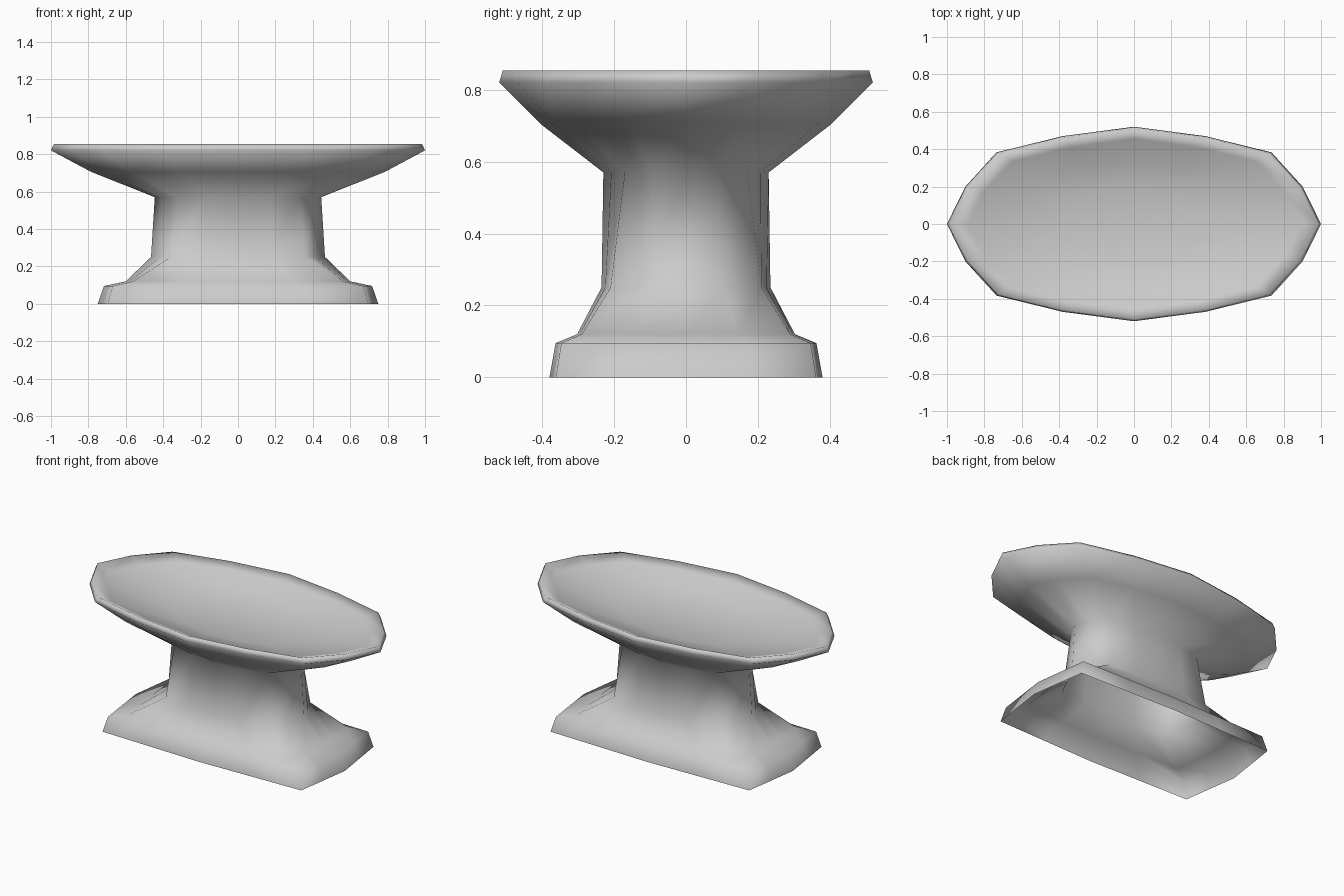
import bpy
import bmesh

cube = bpy.data.objects.get("Cube")
if cube:
    bpy.data.objects.remove(cube)

grey = bpy.data.materials.new("plain grey")
grey.use_nodes = True
grey.diffuse_color = (0.6, 0.6, 0.6, 1)
shader = grey.node_tree.nodes["Principled BSDF"]
shader.inputs["Base Color"].default_value = (0.6, 0.6, 0.6, 1)
shader.inputs["Roughness"].default_value = 0.7


def outline(tip, side, corner_x, corner_y, bulge):
    """Sixteen-point outline mirrored from one quarter."""
    quarter = [
        (tip, 0),
        ((tip + corner_x) / 2 * (1 + bulge), corner_y / 2 * (1 + bulge)),
        (corner_x, corner_y),
        (corner_x / 2 * (1 + bulge), (corner_y + side) / 2 * (1 + bulge)),
        (0, side),
    ]
    half = quarter + [(-x, y) for x, y in quarter[-2::-1]]
    return half + [(x, -y) for x, y in half[-2:0:-1]]


# Height, end reach, side reach, corner x, corner y, roundness
levels = [
    # flared foot, open underneath
    (0.0, 0.75, 0.38, 0.697, 0.362, 0),
    (0.095, 0.717, 0.363, 0.67, 0.347, 0),
    (0.12, 0.60, 0.303, 0.56, 0.29, 0),
    # stem
    (0.25, 0.465, 0.235, 0.36, 0.21, 0.01),
    (0.57, 0.445, 0.23, 0.327, 0.17, 0.04),
    # underside of the dish
    (0.705, 0.785, 0.405, 0.58, 0.30, 0.04),
    (0.82, 1.0, 0.52, 0.735, 0.383, 0.04),
    # rim
    (0.853, 0.985, 0.51, 0.722, 0.376, 0.04),
    # shallow hollow of the dish
    (0.825, 0.89, 0.455, 0.65, 0.335, 0.04),
    (0.775, 0.66, 0.335, 0.485, 0.25, 0.04),
    (0.735, 0.42, 0.21, 0.31, 0.155, 0.04),
]

bm = bmesh.new()
rings = [[bm.verts.new((x, y, z)) for x, y in outline(*shape)]
         for z, *shape in levels]
for low, high in zip(rings, rings[1:]):
    for i in range(len(low)):
        j = (i + 1) % len(low)
        bm.faces.new((low[i], low[j], high[j], high[i]))

# Flat dish floor
bm.faces.new(rings[-1])
for face in bm.faces:
    face.smooth = True

mesh = bpy.data.meshes.new("pedestal_dish")
bm.to_mesh(mesh)
bm.free()
mesh.materials.append(grey)
dish = bpy.data.objects.new("pedestal_dish", mesh)
bpy.context.collection.objects.link(dish)
